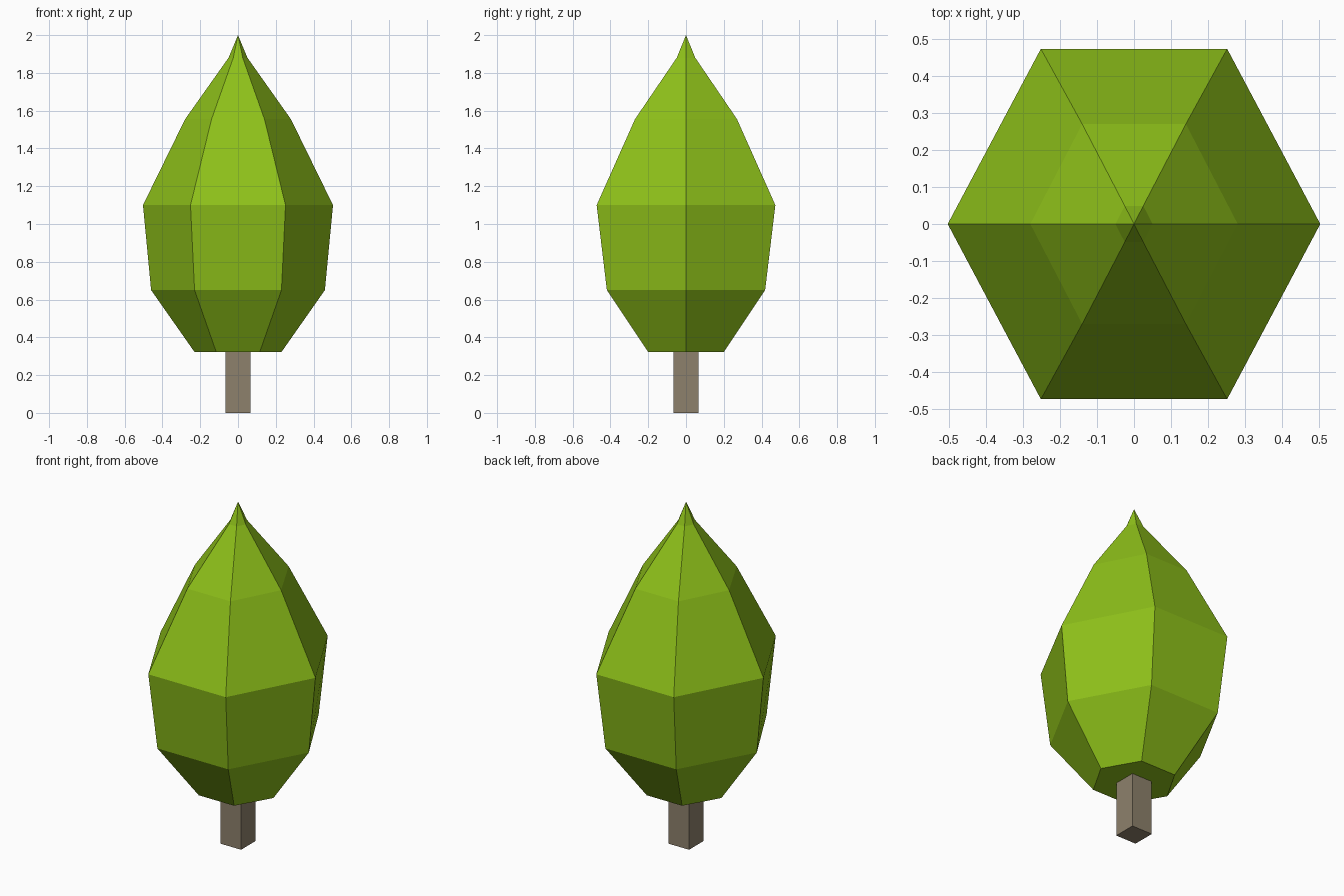
import bpy, bmesh, math

if "Cube" in bpy.data.objects:
    bpy.data.objects.remove(bpy.data.objects["Cube"])


def material(name, color):
    mat = bpy.data.materials.new(name)
    mat.diffuse_color = (*color, 1)
    mat.use_nodes = True
    mat.node_tree.nodes["Principled BSDF"].inputs["Base Color"].default_value = mat.diffuse_color
    return mat


def lofted(name, rings, sides, turn, mat, tip=None):
    """Stack rings of (z, x radius, y radius), closed by a cap or a tip."""
    bm = bmesh.new()
    loops = []
    for z, rx, ry in rings:
        angles = [turn + math.tau * i / sides for i in range(sides)]
        loops.append([bm.verts.new((rx * math.cos(a), ry * math.sin(a), z)) for a in angles])
    bm.faces.new(loops[0][::-1])
    for low, high in zip(loops, loops[1:]):
        for i in range(sides):
            j = (i + 1) % sides
            bm.faces.new((low[i], low[j], high[j], high[i]))
    if tip is None:
        bm.faces.new(loops[-1])
    else:
        apex = bm.verts.new((0, 0, tip))
        for i in range(sides):
            bm.faces.new((loops[-1][i], loops[-1][(i + 1) % sides], apex))
    bmesh.ops.recalc_face_normals(bm, faces=bm.faces)
    mesh = bpy.data.meshes.new(name)
    bm.to_mesh(mesh)
    bm.free()
    mesh.materials.append(mat)
    obj = bpy.data.objects.new(name, mesh)
    bpy.context.collection.objects.link(obj)
    return obj


leaf = material("leaf green", (0.27, 0.53, 0.01))
bark = material("bark brown", (0.27, 0.22, 0.15))

# Six-sided foliage: (z, half width in x, half depth in y)
S = math.sin(math.pi / 3)
profile = [(0.322, 0.23, 0.20), (0.65, 0.46, 0.419), (1.10, 0.503, 0.473),
           (1.555, 0.28, 0.27), (1.88, 0.05, 0.049)]
lofted("foliage", [(z, x, y / S) for z, x, y in profile], 6, 0, leaf, tip=2.0)

# Square trunk
r = 0.067 * math.sqrt(2)
lofted("trunk", [(0, r, r), (0.322, r, r)], 4, math.pi / 4, bark)
